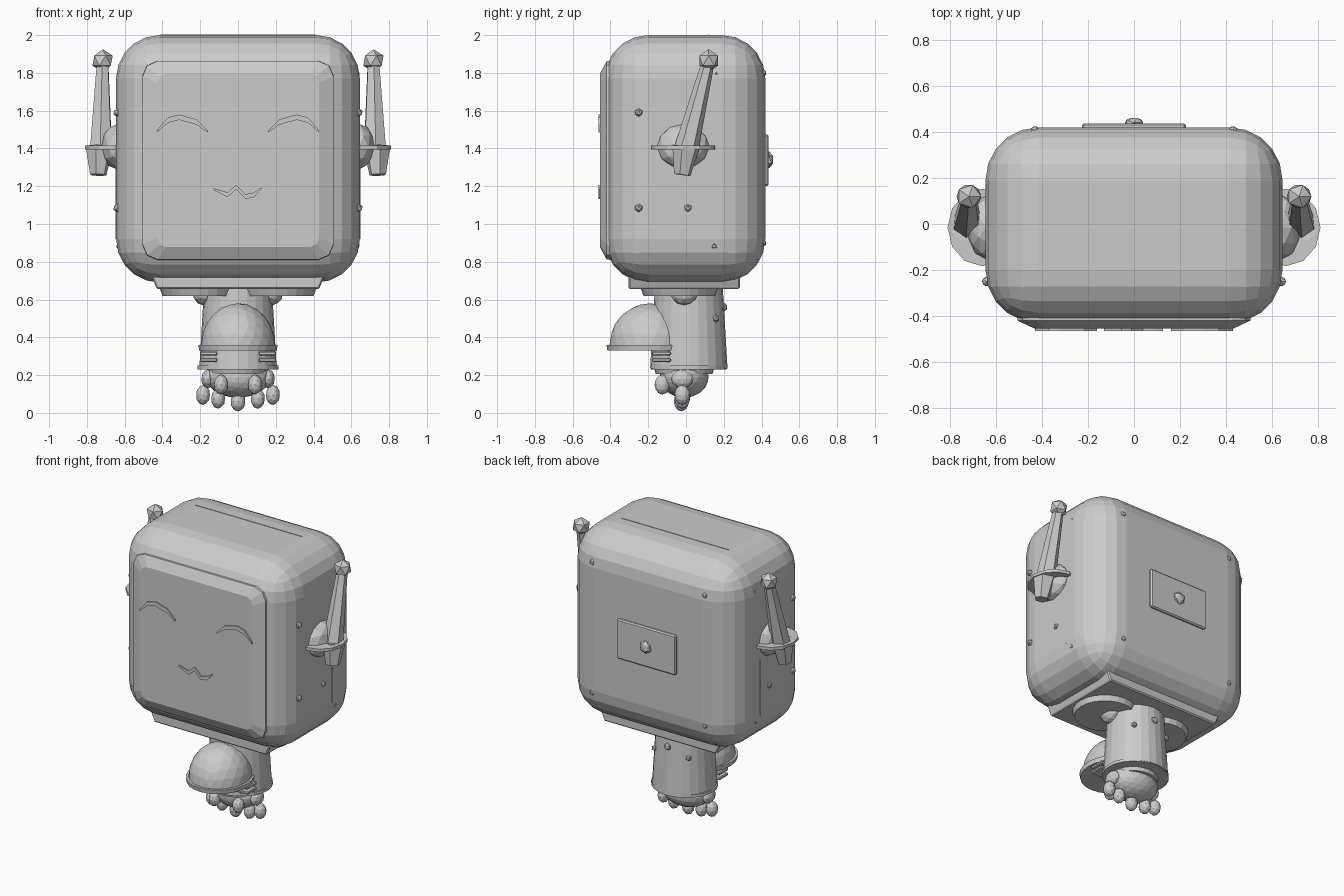
import bpy, bmesh, math
from mathutils import Vector, Matrix

if "Cube" in bpy.data.objects:
    bpy.data.objects.remove(bpy.data.objects["Cube"], do_unlink=True)

GREY = (0.6, 0.6, 0.6, 1)
mat = bpy.data.materials.new("plain_grey")
mat.use_nodes = True
mat.diffuse_color = GREY
mat.node_tree.nodes["Principled BSDF"].inputs["Base Color"].default_value = GREY


def finish(name, bm):
    bmesh.ops.recalc_face_normals(bm, faces=bm.faces)
    mesh = bpy.data.meshes.new(name)
    bm.to_mesh(mesh)
    bm.free()
    mesh.materials.append(mat)
    obj = bpy.data.objects.new(name, mesh)
    bpy.context.collection.objects.link(obj)
    return obj


def box(name, lo, hi, bevel=0, segments=1):
    """Box between two corners, with optional rounded edges."""
    lo, hi = Vector(lo), Vector(hi)
    bm = bmesh.new()
    bmesh.ops.create_cube(bm, size=1, matrix=Matrix.Translation((lo + hi) / 2) @ Matrix.Diagonal((*(hi - lo), 1)))
    if bevel:
        bmesh.ops.bevel(bm, geom=bm.edges[:], offset=bevel, segments=segments, profile=0.5, affect='EDGES')
    return finish(name, bm)


def ball(name, at, radii, detail=2, above=None):
    """Ellipsoid, optionally cut flat from below."""
    bm = bmesh.new()
    bmesh.ops.create_icosphere(bm, subdivisions=detail, radius=1,
                               matrix=Matrix.Translation(at) @ Matrix.Diagonal((*radii, 1)))
    if above is not None:
        bmesh.ops.bisect_plane(bm, geom=bm.verts[:] + bm.edges[:] + bm.faces[:],
                               plane_co=(0, 0, above), plane_no=(0, 0, 1), clear_inner=True)
        bmesh.ops.holes_fill(bm, edges=[e for e in bm.edges if e.is_boundary])
    return finish(name, bm)


def rod(name, a, b, r1, r2, sides=24, stretch=1):
    """Cone section from a to b."""
    a, b = Vector(a), Vector(b)
    bm = bmesh.new()
    turn = (b - a).to_track_quat('Z', 'Y').to_matrix().to_4x4()
    bmesh.ops.create_cone(bm, cap_ends=True, segments=sides, radius1=r1, radius2=r2, depth=(b - a).length,
                          matrix=Matrix.Translation((a + b) / 2) @ turn @ Matrix.Diagonal((1, stretch, 1, 1)))
    return finish(name, bm)


def face_line(name, points, width, y=-0.452, depth=0.012):
    """Thin raised stroke on the face, thickest in the middle."""
    bm = bmesh.new()
    rows = []
    for i, (x, z) in enumerate(points):
        w = width * (0.35 if i in (0, len(points) - 1) else 1) / 2
        rows.append([bm.verts.new((x, y - d, z + s)) for d, s in ((0, -w), (0, w), (depth, w), (depth, -w))])
    for a, b in zip(rows, rows[1:]):
        for k in range(4):
            n = (k + 1) % 4
            bm.faces.new((a[k], a[n], b[n], b[k]))
    bm.faces.new(rows[0])
    bm.faces.new(rows[-1])
    return finish(name, bm)


# Head shell
box("head", (-0.645, -0.43, 0.69), (0.645, 0.42, 2.0), 0.23, 5)

# Raised face panel with sloping rim
bm = bmesh.new()
rings = []
for half_w, half_h, cut, y in ((0.51, 0.53, 0.08, -0.36), (0.505, 0.525, 0.08, -0.42), (0.43, 0.46, 0.05, -0.455)):
    outline = [(half_w, half_h - cut), (half_w - cut * 0.3, half_h - cut * 0.3), (half_w - cut, half_h)]
    loop = outline + [(-x, z) for x, z in outline[::-1]]
    loop += [(-x, -z) for x, z in loop]
    rings.append([bm.verts.new((x, y, 1.337 + z)) for x, z in loop])
for a, b in zip(rings, rings[1:]):
    for k in range(len(a)):
        n = (k + 1) % len(a)
        bm.faces.new((a[k], a[n], b[n], b[k]))
bm.faces.new(rings[0])
bm.faces.new(rings[-1])
finish("face_panel", bm)

# Closed eyes and wavy mouth
eye = [(0.16, 1.49), (0.22, 1.54), (0.31, 1.565), (0.37, 1.55), (0.43, 1.49)]
for side, s in (("left", 1), ("right", -1)):
    face_line(side + "_eye", [(s * x, z) for x, z in eye], 0.028)
face_line("mouth", [(-0.13, 1.185), (-0.055, 1.155), (-0.01, 1.195), (0.04, 1.145), (0.085, 1.155), (0.125, 1.19)], 0.025)

# Back plate with knob
box("back_plate", (-0.225, 0.40, 1.2), (0.225, 0.437, 1.475), 0.008)
ball("back_knob", (0, 0.44, 1.34), (0.045, 0.025, 0.045), 1)

# Head rivets
for x in (-0.47, 0, 0.47):
    ball("top_rivet", (x, 0.25, 1.965 if x == 0 else 1.955), (0.022, 0.022, 0.022), 1)
for s in (-1, 1):
    for z in (0.9, 1.8):
        ball("back_rivet", (s * 0.43, 0.405, z), (0.022, 0.022, 0.022), 1)
    for y, z in ((-0.25, 1.59), (-0.25, 1.085), (0.01, 1.085), (0.15, 0.885), (0.16, 1.79)):
        ball("side_rivet", (s * (0.64 if 1 < z < 1.7 else 0.625), y, z), (0.022, 0.022, 0.022), 1)

# Thin panel seams
box("top_seam", (-0.41, 0.116, 1.99), (0.41, 0.122, 2.003))
for s in (-1, 1):
    box("side_seam", (s * 0.635, 0.106, 0.92), (s * 0.648, 0.112, 1.3))

# Raised arms
for side, s in (("left", 1), ("right", -1)):
    ball(side + "_shoulder", (s * 0.64, -0.015, 1.41), (0.085, 0.14, 0.12), 2)
    rod(side + "_shoulder_flange", (s * 0.66, -0.015, 1.395), (s * 0.66, -0.015, 1.415), 0.15, 0.15, 12, 1.12)
    rod(side + "_elbow", (s * 0.74, -0.02, 1.26), (s * 0.735, 0.0, 1.41), 0.045, 0.075, 6)
    rod(side + "_arm", (s * 0.725, 0.0, 1.39), (s * 0.717, 0.113, 1.84), 0.065, 0.035, 6)
    ball(side + "_hand", (s * 0.717, 0.12, 1.865), (0.06, 0.058, 0.06), 1)

# Flared base plate and hip discs
base = box("base_plate", (-0.455, -0.305, 0.655), (0.455, 0.285, 0.725), 0.008)
for v in base.data.vertices:
    if v.co.z < 0.69:
        v.co.x *= 0.95
for s in (-1, 1):
    rod("hip_disc", (s * 0.21, -0.035, 0.62), (s * 0.21, -0.035, 0.66), 0.19, 0.205, 24)
    ball("hip_joint", (s * 0.185, -0.01, 0.64), (0.055, 0.075, 0.07), 2)

# Body tube
rod("body", (0, 0.015, 0.235), (0, 0.015, 0.66), 0.205, 0.18, 24)
rod("body_hem", (0, 0.015, 0.23), (0, 0.015, 0.25), 0.215, 0.215, 24, 0.93)
rod("body_collar", (0, -0.01, 0.205), (0, -0.01, 0.24), 0.15, 0.16, 24)
ball("body_rivet", (0, 0.2, 0.56), (0.025, 0.02, 0.025), 1)
for s in (-1, 1):
    ball("body_side_rivet", (s * 0.13, 0.158, 0.5), (0.02, 0.02, 0.02), 1)
    for z in (0.27, 0.305):
        box("belt_clip", (s * 0.11, -0.18, z), (s * 0.2, -0.08, z + 0.02), 0.005)

# Domed front pouch with a brim
ball("pouch_dome", (0, -0.19, 0.36), (0.195, 0.215, 0.22), 3, 0.345)
rod("pouch_brim", (0, -0.195, 0.33), (0, -0.195, 0.36), 0.205, 0.21, 24, 1.08)

# Foot ball and toes
ball("foot", (0, -0.01, 0.19), (0.17, 0.13, 0.11), 3)
ball("middle_toe", (0, -0.025, 0.06), (0.04, 0.04, 0.052), 2)
for s in (-1, 1):
    for x, y, z in ((0.105, -0.02, 0.075), (0.185, -0.02, 0.095), (0.09, -0.125, 0.15)):
        ball("toe", (s * x, y, z), (0.038, 0.042, 0.053), 2)
    ball("ankle_bead", (s * 0.16, -0.02, 0.18), (0.035, 0.06, 0.05), 2)
